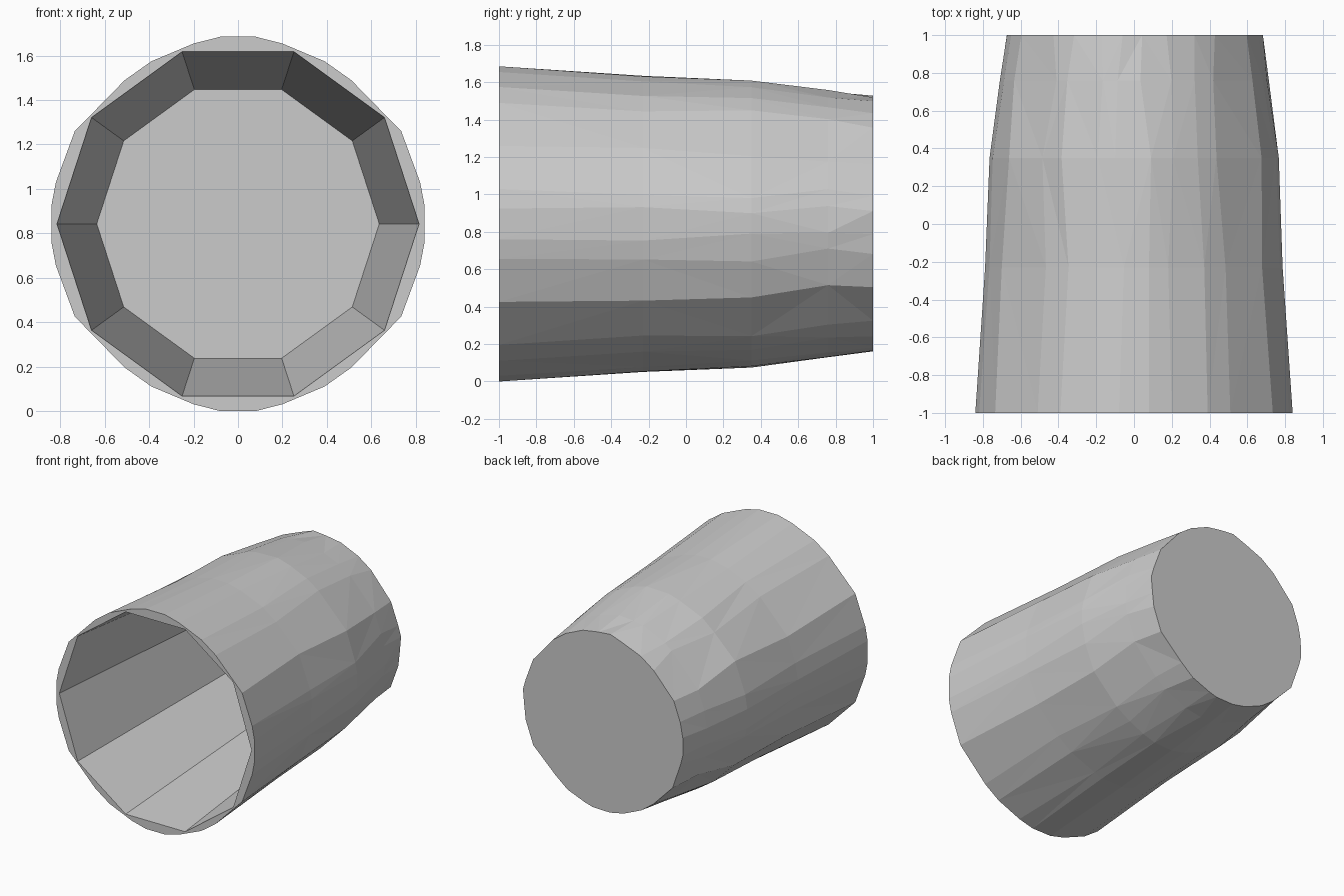
import bpy, bmesh, math, random

if "Cube" in bpy.data.objects:
    bpy.data.objects.remove(bpy.data.objects["Cube"])

random.seed(4)
CZ = 0.8425          # height of the cup's axis
bm = bmesh.new()


def ring(points, y):
    return [bm.verts.new((x, y, CZ + z)) for x, z in points]


# Rim outline: one quadrant mirrored all the way round
quad = [(0.08, 0.8425), (0.2, 0.812), (0.39, 0.732), (0.51, 0.647),
        (0.735, 0.417), (0.82, 0.187), (0.84, 0.082)]
right = quad + [(x, -z) for x, z in reversed(quad)]
outline = right + [(-x, z) for x, z in reversed(right)]
n = len(outline)

# Outer wall: tapering rings with slightly uneven, hand-cut facets
rings = []
for y, r, da, dr in [(-1, 0.8425, 0, 0), (-0.23, 0.79, 0.03, 0.002),
                     (0.35, 0.765, 0.045, 0.003), (0.76, 0.712, 0.05, 0.004),
                     (1, 0.679, 0.04, 0.007)]:
    pts = []
    for x, z in outline:
        a = math.atan2(z, x) + random.uniform(-da, da)
        k = math.hypot(x, z) / 0.8425 * r + random.uniform(-dr, dr)
        pts.append((k * math.cos(a), k * math.sin(a)))
    rings.append(ring(pts, y))

for lo, hi in zip(rings, rings[1:]):
    for i in range(n):
        j = (i + 1) % n
        a, b, c, d = lo[i], lo[j], hi[j], hi[i]
        if random.random() < 0.5:
            bm.faces.new((a, b, c))
            bm.faces.new((a, c, d))
        else:
            bm.faces.new((a, b, d))
            bm.faces.new((b, c, d))
bm.faces.new(rings[-1])

# Ten-sided hollow with a flat floor
def decagon(r, y):
    return ring([(r * math.cos(i * math.pi / 5), r * math.sin(i * math.pi / 5))
                 for i in range(10)], y)


mouth, floor = decagon(0.815, -1), decagon(0.636, 0.93)
for i in range(10):
    j = (i + 1) % 10
    bm.faces.new((mouth[i], mouth[j], floor[j], floor[i]))
bm.faces.new(floor)

# Flat rim between outline and hollow
edges = [bm.edges.get((loop[i], loop[(i + 1) % len(loop)]))
         for loop in (rings[0], mouth) for i in range(len(loop))]
bmesh.ops.triangle_fill(bm, edges=edges, use_beauty=True)

bmesh.ops.recalc_face_normals(bm, faces=bm.faces[:])
mesh = bpy.data.meshes.new("hollow_cup")
bm.to_mesh(mesh)
bm.free()
bpy.context.collection.objects.link(bpy.data.objects.new("hollow_cup", mesh))
